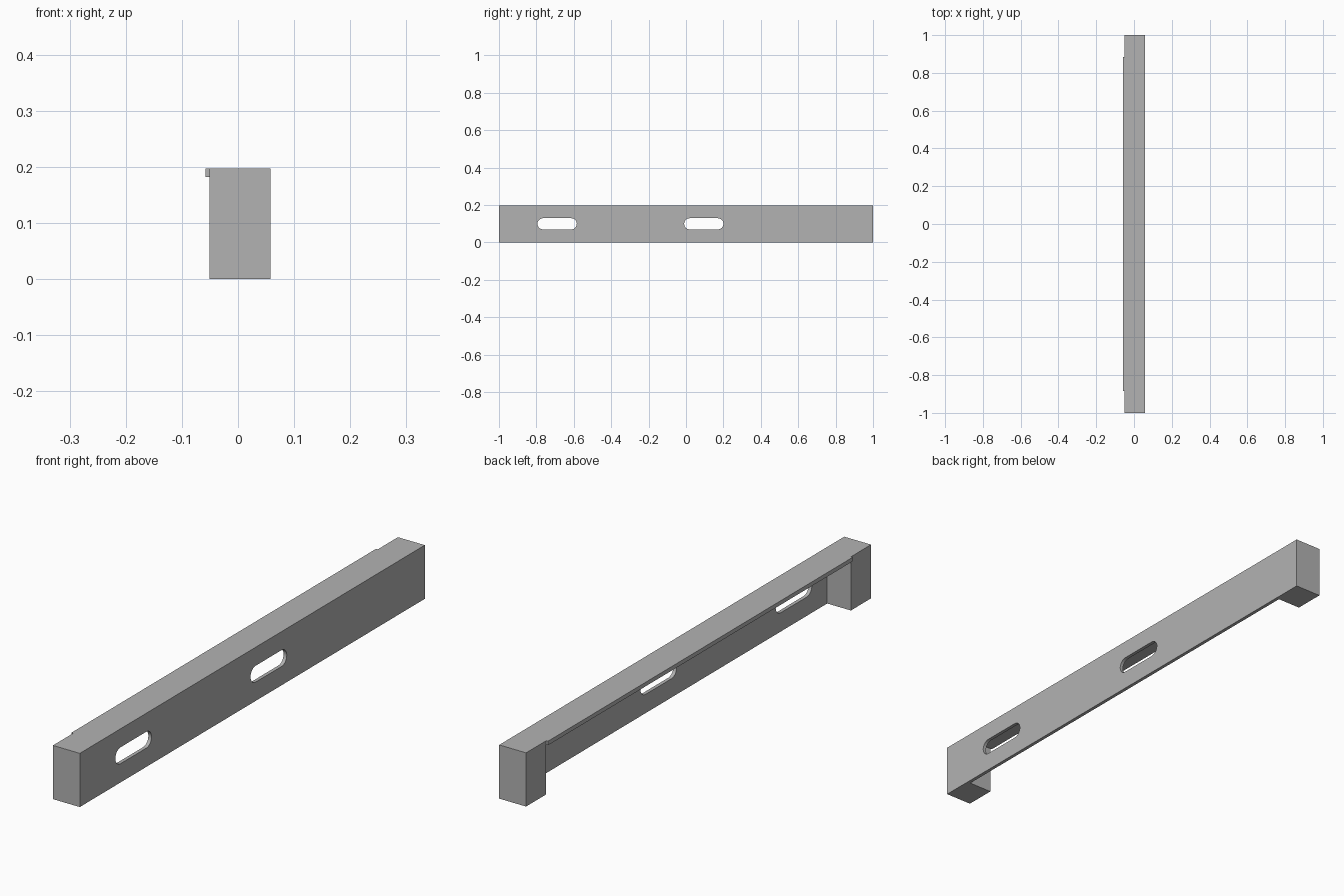
import bpy, bmesh, math
from mathutils import Vector

cube = bpy.data.objects.get("Cube")
if cube:
    bpy.data.objects.remove(cube, do_unlink=True)

X0, X1, HEIGHT = -0.051, 0.058, 0.197   # body section
LIP_X = -0.058
WALL, TOP = 0.013, 0.015                # side wall and top thickness
INNER_Y = 0.883                         # inner face of the end blocks

grey = bpy.data.materials.new("light_grey")
grey.use_nodes = True
colour = (0.45, 0.45, 0.45, 1)
grey.diffuse_color = colour
grey.node_tree.nodes["Principled BSDF"].inputs["Base Color"].default_value = colour


def add_object(name, bm):
    bmesh.ops.recalc_face_normals(bm, faces=bm.faces)
    mesh = bpy.data.meshes.new(name)
    bm.to_mesh(mesh)
    bm.free()
    mesh.materials.append(grey)
    obj = bpy.data.objects.new(name, mesh)
    bpy.context.collection.objects.link(obj)
    return obj


def box(name, low, high):
    bm = bmesh.new()
    bmesh.ops.create_cube(bm, size=1)
    low, high = Vector(low), Vector(high)
    for v in bm.verts:
        v.co = (low + high) / 2 + v.co * (high - low)
    return add_object(name, bm)


def slot(name, y, z, length, radius, steps=12):
    """Rounded slot prism running through the side wall along x."""
    bm = bmesh.new()
    points = []
    for side in (1, -1):
        for i in range(steps + 1):
            a = math.pi * i / steps - side * math.pi / 2
            points.append((y + side * (length / 2 - radius) + radius * math.cos(a),
                           z + radius * math.sin(a)))
    face = bm.faces.new([bm.verts.new((X1 - 0.04, *p)) for p in points])
    grown = bmesh.ops.extrude_face_region(bm, geom=[face])["geom"]
    bmesh.ops.translate(bm, vec=(0.08, 0, 0),
                        verts=[v for v in grown if isinstance(v, bmesh.types.BMVert)])
    return add_object(name, bm)


def cut(target, cutter):
    cutter.hide_render = True
    mod = target.modifiers.new("cut", 'BOOLEAN')
    mod.operation = 'DIFFERENCE'
    mod.solver = 'EXACT'
    mod.object = cutter
    bpy.context.view_layer.objects.active = target
    bpy.ops.object.modifier_apply(modifier=mod.name)
    bpy.data.objects.remove(cutter, do_unlink=True)


# Rail body: solid end blocks joined by a side wall and a top
body = box("rail_body", (X0, -1, 0), (X1, 1, HEIGHT))
cut(body, box("cavity_cutter", (X0 - 0.1, -INNER_Y, -0.1),
              (X1 - WALL, INNER_Y, HEIGHT - TOP)))

# Two slots through the side wall
for y in (-0.689, 0.095):
    cut(body, slot("slot_cutter", y, 0.099, 0.21, 0.03))

# Lip along the open edge of the top
box("top_lip", (LIP_X, -INNER_Y, HEIGHT - TOP), (X0, INNER_Y, HEIGHT))

# Smooth the slot ends, keep the edges sharp
bpy.ops.object.select_all(action='DESELECT')
body.select_set(True)
bpy.context.view_layer.objects.active = body
bpy.ops.object.shade_smooth_by_angle(angle=math.radians(30))
